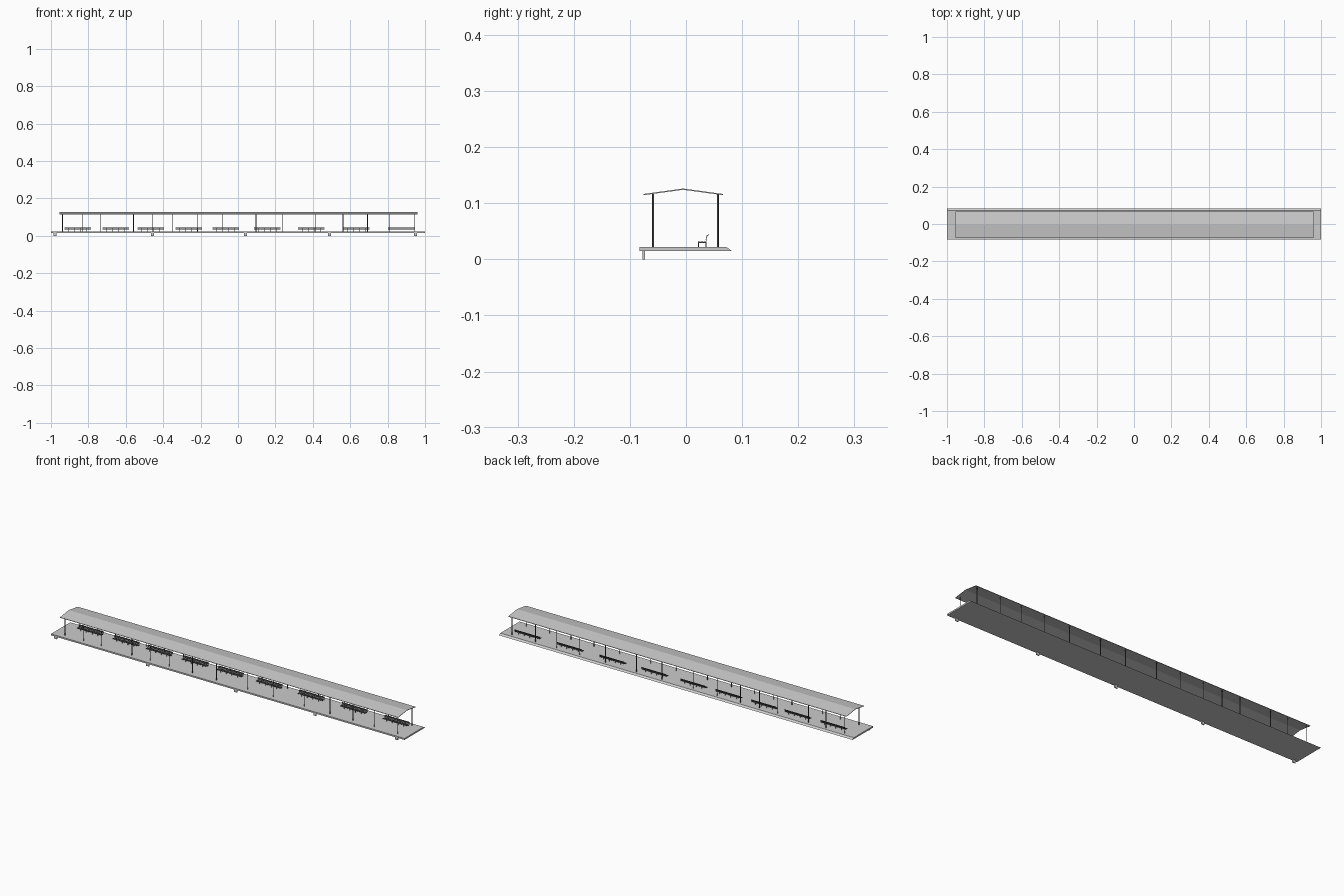
import bpy, bmesh, math
from mathutils import Vector

if "Cube" in bpy.data.objects:
    bpy.data.objects.remove(bpy.data.objects["Cube"])


def material(name, v):
    m = bpy.data.materials.new(name)
    m.diffuse_color = (v, v, v, 1)
    m.use_nodes = True
    m.node_tree.nodes["Principled BSDF"].inputs["Base Color"].default_value = m.diffuse_color
    return m


grey = material("concrete grey", 0.6)
dark = material("dark metal", 0.08)


def finish(bm, name, mat):
    bmesh.ops.recalc_face_normals(bm, faces=bm.faces[:])
    me = bpy.data.meshes.new(name)
    bm.to_mesh(me)
    bm.free()
    me.materials.append(mat)
    ob = bpy.data.objects.new(name, me)
    bpy.context.collection.objects.link(ob)
    return ob


def prism(bm, profile, x0, x1):
    """Extrude a closed (y, z) profile from x0 to x1."""
    a = [bm.verts.new((x0, y, z)) for y, z in profile]
    b = [bm.verts.new((x1, y, z)) for y, z in profile]
    n = len(profile)
    bm.faces.new(a)
    bm.faces.new(b[::-1])
    for i in range(n):
        j = (i + 1) % n
        bm.faces.new((a[i], b[i], b[j], a[j]))


def box(bm, x0, x1, y0, y1, z0, z1):
    prism(bm, [(y0, z0), (y1, z0), (y1, z1), (y0, z1)], x0, x1)


def bar(bm, p, q, t, x0, x1):
    """Flat bar of thickness t from p to q in the y-z plane."""
    p, q = Vector(p), Vector(q)
    d = (q - p).normalized() * t / 2
    n = Vector((-d.y, d.x))
    prism(bm, [tuple(v) for v in (p - n, q - n, q + n, p + n)], x0, x1)


def post(bm, x, y, r, z0, z1, sides=10):
    """Round upright post."""
    ring = [(x + r * math.cos(math.tau * i / sides), y + r * math.sin(math.tau * i / sides))
            for i in range(sides)]
    lo = [bm.verts.new((u, v, z0)) for u, v in ring]
    hi = [bm.verts.new((u, v, z1)) for u, v in ring]
    bm.faces.new(lo[::-1])
    bm.faces.new(hi)
    for i in range(sides):
        j = (i + 1) % sides
        bm.faces.new((lo[i], lo[j], hi[j], hi[i])).smooth = True


# platform slab with a sloped rear edge
bm = bmesh.new()
prism(bm, [(-0.0825, 0.0145), (0.0825, 0.0145), (0.072, 0.022), (-0.0825, 0.022)], -1, 1)
finish(bm, "platform", grey)

# short feet below the front edge
bm = bmesh.new()
for x in (-0.978, -0.457, 0.04, 0.488, 0.95):
    box(bm, x - 0.008, x + 0.008, -0.0775, -0.073, 0, 0.015)
finish(bm, "platform_feet", grey)

# shallow pitched roof sheet
bm = bmesh.new()
top = [(-0.076, 0.1165), (-0.005, 0.1262), (0.066, 0.1165)]
prism(bm, top + [(y, z - 0.0022) for y, z in top[::-1]], -0.954, 0.959)
finish(bm, "roof", grey)

# paired posts, irregularly spaced along the platform
POSTS = (-0.938, -0.832, -0.733, -0.559, -0.455, -0.348, -0.217, -0.081,
         0.096, 0.24, 0.416, 0.561, 0.692, 0.812, 0.945)
bm = bmesh.new()
for x in POSTS:
    for y in (-0.0585, 0.0567):
        post(bm, x, y, 0.0018, 0.0215, 0.1165)
finish(bm, "roof_posts", dark)

# benches: slatted seat and back on thin frames
BENCHES = (-0.857, -0.654, -0.466, -0.263, -0.066, 0.156, 0.392, 0.633, 0.874)
BACK = [(0.036, 0.0315), (0.0362, 0.037), (0.0375, 0.042), (0.0405, 0.044)]
for i, c in enumerate(BENCHES):
    bm = bmesh.new()
    x0, x1 = c - 0.071, c + 0.071
    for k in range(3):
        y = 0.0215 + k * 0.005
        box(bm, x0, x1, y, y + 0.0042, 0.0305, 0.0318)
    bar(bm, (0.0355, 0.0345), BACK[1], 0.001, x0, x1)
    bar(bm, (0.0364, 0.038), BACK[2], 0.001, x0, x1)
    bar(bm, BACK[2], BACK[3], 0.001, x0, x1)
    finish(bm, "bench_slats_%d" % (i + 1), dark)

    bm = bmesh.new()
    for dx in (-0.048, -0.016, 0.016, 0.048):
        a, b = c + dx - 0.001, c + dx + 0.001
        for y in (0.0225, 0.0355):
            box(bm, a, b, y - 0.0007, y + 0.0007, 0.0215, 0.031)
        box(bm, a, b, 0.022, 0.036, 0.0295, 0.0305)
        for p, q in zip(BACK, BACK[1:]):
            bar(bm, p, q, 0.0012, a, b)
    finish(bm, "bench_frame_%d" % (i + 1), dark)
